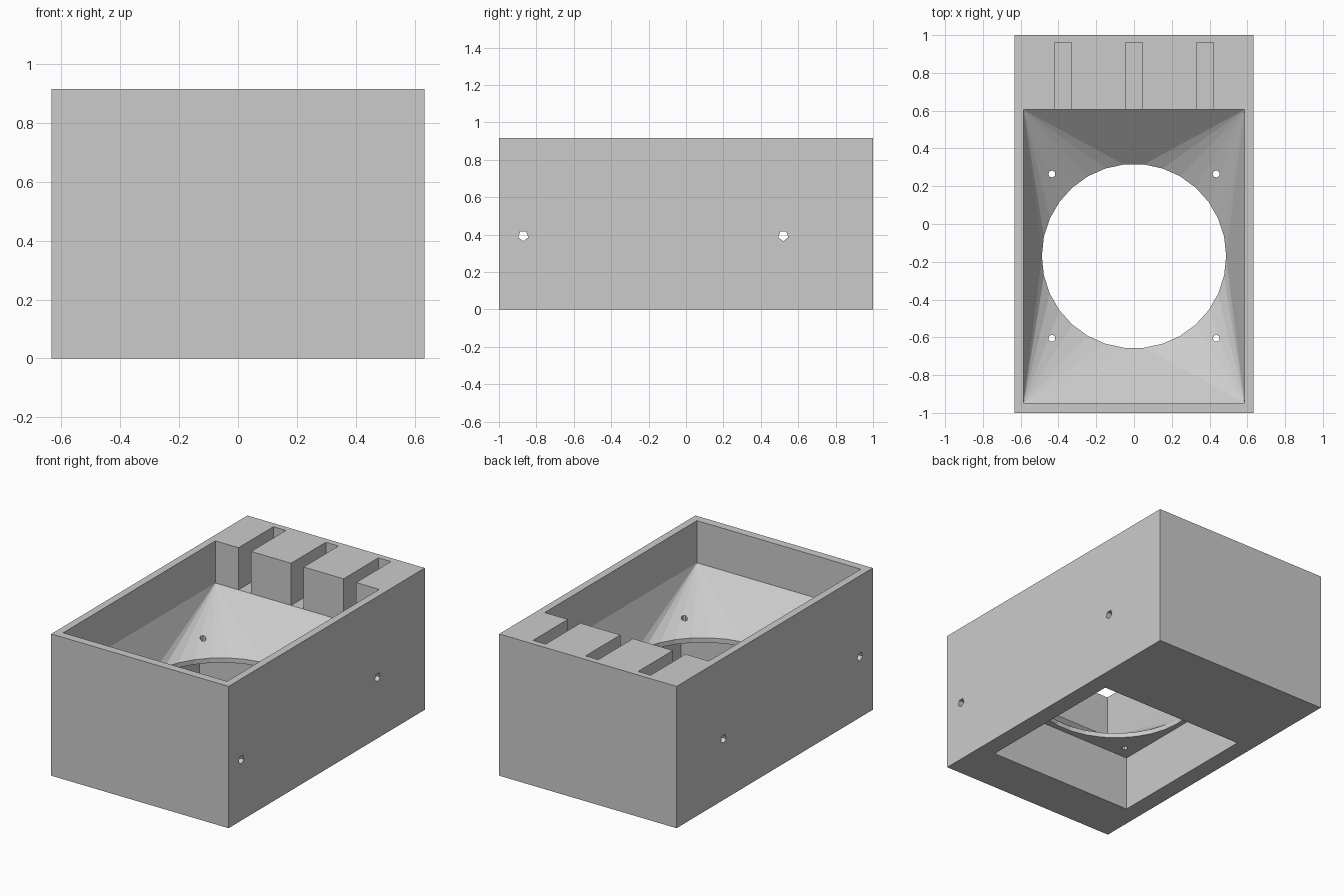
import bpy, bmesh, math
from mathutils import Matrix, Vector

if "Cube" in bpy.data.objects:
    bpy.data.objects.remove(bpy.data.objects["Cube"], do_unlink=True)

HALF_W, HEIGHT = 0.633, 0.915
FAN_Y = -0.17          # centre line of the fan opening
FUNNEL_TOP, FUNNEL_BOTTOM, POCKET_TOP = 0.643, 0.385, 0.355
RADIUS = 0.487

grey = bpy.data.materials.new("plain grey")
grey.use_nodes = True
colour = (0.6, 0.6, 0.6, 1)
grey.diffuse_color = colour
grey.node_tree.nodes["Principled BSDF"].inputs["Base Color"].default_value = colour


def finish(name, bm):
    bmesh.ops.recalc_face_normals(bm, faces=bm.faces)
    mesh = bpy.data.meshes.new(name)
    bm.to_mesh(mesh)
    bm.free()
    mesh.materials.append(grey)
    ob = bpy.data.objects.new(name, mesh)
    bpy.context.scene.collection.objects.link(ob)
    return ob


def box(name, x0, x1, y0, y1, z0, z1):
    bm = bmesh.new()
    bmesh.ops.create_cube(bm, size=1)
    for v in bm.verts:
        v.co = Vector((x1 if v.co.x > 0 else x0,
                       y1 if v.co.y > 0 else y0,
                       z1 if v.co.z > 0 else z0))
    return finish(name, bm)


def rod(name, sides, radius, length, centre, turn=Matrix()):
    bm = bmesh.new()
    bmesh.ops.create_cone(bm, cap_ends=True, segments=sides, radius1=radius,
                          radius2=radius, depth=length,
                          matrix=Matrix.Translation(centre) @ turn)
    return finish(name, bm)


# Solid housing block
housing = box("housing", -HALF_W, HALF_W, -1, 1, 0, HEIGHT)
cutters = []

# Open top tray blending down into the round funnel
bm = bmesh.new()
for z in (FUNNEL_TOP, 1.1):
    for x in (-0.585, 0.585):
        for y in (-0.947, 0.605):
            bm.verts.new((x, y, z))
for i in range(30):
    a = math.tau * i / 30
    bm.verts.new((RADIUS * math.cos(a), FAN_Y + RADIUS * math.sin(a), FUNNEL_BOTTOM))
bmesh.ops.convex_hull(bm, input=bm.verts)
cutters.append(finish("funnel_cutter", bm))

# Square fan pocket underneath
cutters.append(box("pocket_cutter", -0.52, 0.52, FAN_Y - 0.52, FAN_Y + 0.52, -0.1, POCKET_TOP))

# Round opening between funnel and pocket
quarter = Matrix.Rotation(math.pi / 2, 4, "Z")
cutters.append(rod("opening_cutter", 30, RADIUS + 0.001, 0.2, (0, FAN_Y, 0.36), quarter))

# Three slots in the rear ledge
for x in (-0.375, 0, 0.375):
    cutters.append(box("slot_cutter", x - 0.045, x + 0.045, 0.5, 0.96, FUNNEL_TOP, 1.1))

# Fan screw holes
for sx in (-1, 1):
    for sy in (-1, 1):
        cutters.append(rod("screw_cutter", 7, 0.019, 0.6,
                           (sx * 0.435, FAN_Y + sy * 0.435, 0.6), quarter))

# Five-sided cross holes through both side walls
for y in (-0.87, 0.52):
    bm = bmesh.new()
    for x in (-0.8, 0.8):
        for i in range(5):
            a = math.tau * i / 5 - math.pi / 2
            bm.verts.new((x, y + 0.028 * math.cos(a), 0.393 + 0.028 * math.sin(a)))
    bmesh.ops.convex_hull(bm, input=bm.verts)
    cutters.append(finish("cross_hole_cutter", bm))

# Cut everything out of the housing
for cutter in cutters:
    cutter.hide_render = True
    mod = housing.modifiers.new(cutter.name, "BOOLEAN")
    mod.operation = "DIFFERENCE"
    mod.solver = "EXACT"
    mod.object = cutter

bpy.context.view_layer.update()
graph = bpy.context.evaluated_depsgraph_get()
result = bpy.data.meshes.new_from_object(housing.evaluated_get(graph))
housing.modifiers.clear()
housing.data = result
for cutter in cutters:
    bpy.data.objects.remove(cutter, do_unlink=True)

# One flat colour with flat faces
result.materials.clear()
result.materials.append(grey)
for face in result.polygons:
    face.material_index = 0
    face.use_smooth = False
